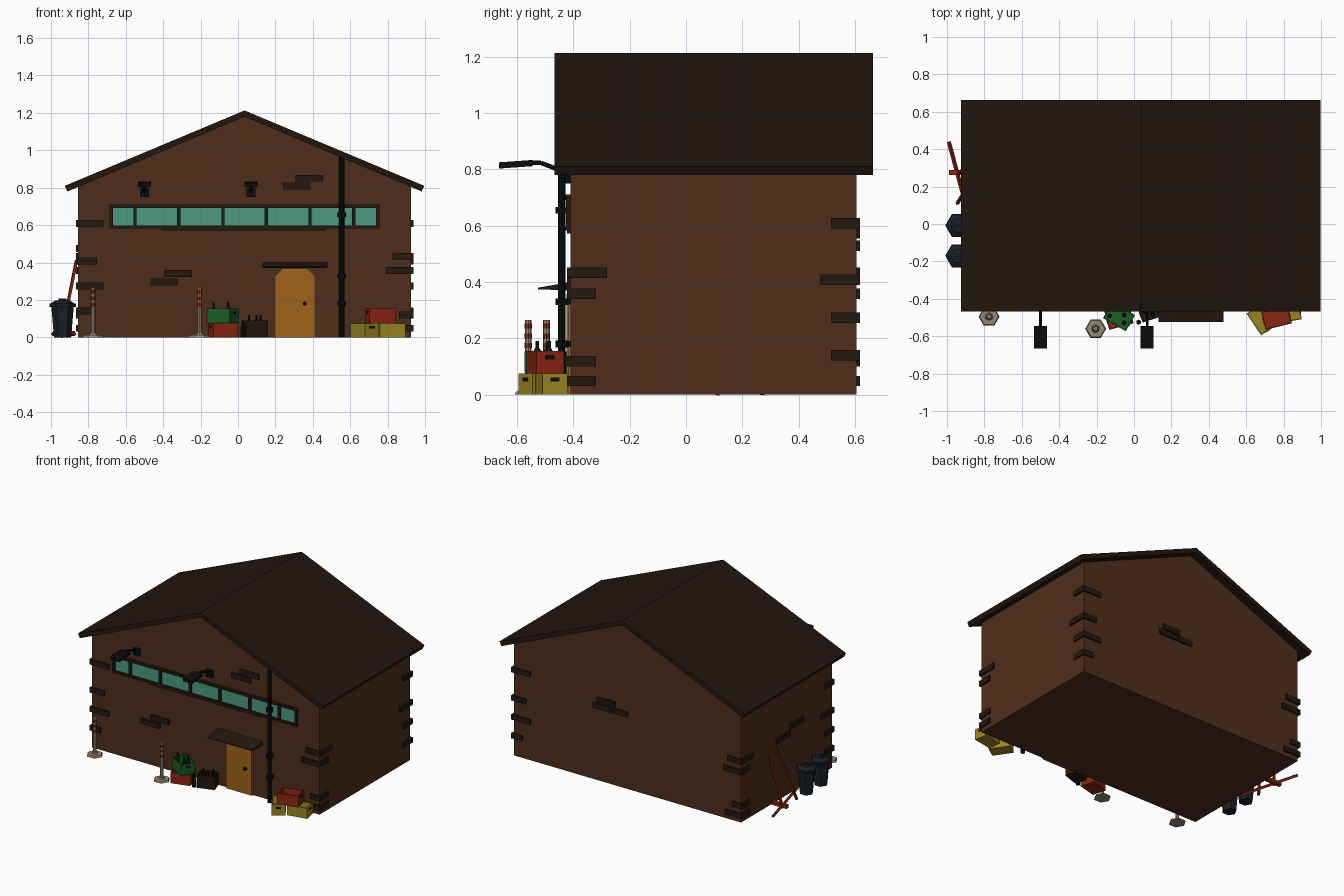
import bpy, bmesh, math
from mathutils import Vector, Matrix

if "Cube" in bpy.data.objects:
    bpy.data.objects.remove(bpy.data.objects["Cube"])


def material(name, r, g, b):
    m = bpy.data.materials.new(name)
    m.diffuse_color = tuple((c / 255) ** 2.2 for c in (r, g, b)) + (1,)
    m.use_nodes = True
    m.node_tree.nodes["Principled BSDF"].inputs["Base Color"].default_value = m.diffuse_color
    return m


WALL = material("wall_brown", 80, 49, 34)
DARK = material("dark_brown", 40, 30, 24)
ROOF = material("roof_brown", 38, 28, 22)
GLASS = material("teal_glass", 78, 152, 128)
ORANGE = material("door_orange", 158, 98, 32)
TRIM = material("door_trim", 150, 110, 50)
BLACK = material("black_metal", 18, 20, 21)
RED = material("red", 135, 42, 24)
YELLOW = material("yellow", 152, 132, 38)
GREEN = material("green", 32, 95, 42)
BOTTLE = material("bottle_green", 18, 42, 26)
STONE = material("stone", 150, 135, 118)
BIN = material("bin_blue_black", 32, 36, 44)


def part(name, mat, bm):
    bmesh.ops.recalc_face_normals(bm, faces=bm.faces)
    me = bpy.data.meshes.new(name)
    bm.to_mesh(me)
    bm.free()
    me.materials.append(mat)
    ob = bpy.data.objects.new(name, me)
    bpy.context.collection.objects.link(ob)
    return ob


def box(bm, x0, x1, y0, y1, z0, z1, m=Matrix()):
    c = Vector(((x0 + x1) / 2, (y0 + y1) / 2, (z0 + z1) / 2))
    s = Matrix.Diagonal((x1 - x0, y1 - y0, z1 - z0, 1))
    return bmesh.ops.create_cube(bm, size=1, matrix=m @ Matrix.Translation(c) @ s)["verts"]


def rod(bm, p, q, r1, r2=None, n=6, turn=0):
    p, q = Vector(p), Vector(q)
    d = q - p
    m = Matrix.Translation((p + q) / 2) @ d.to_track_quat('Z', 'Y').to_matrix().to_4x4() @ Matrix.Rotation(turn, 4, 'Z')
    bmesh.ops.create_cone(bm, cap_ends=True, segments=n, radius1=r1,
                          radius2=r1 if r2 is None else r2, depth=d.length, matrix=m)


def prism(bm, pts, axis, a, b):
    # profile in (x, z) extruded along y, or in (y, z) extruded along x
    place = (lambda u, v, t: (u, t, v)) if axis == 'y' else (lambda u, v, t: (t, u, v))
    f = bm.faces.new([bm.verts.new(place(u, v, a)) for u, v in pts])
    ext = bmesh.ops.extrude_face_region(bm, geom=[f])["geom"]
    move = Vector(place(0, 0, b - a))
    for v in ext:
        if isinstance(v, bmesh.types.BMVert):
            v.co += move


XL, XR, YF, YB, XM = -0.855, 0.925, -0.41, 0.605, 0.035

# Gabled body
bm = bmesh.new()
prism(bm, [(XL, 0), (XR, 0), (XR, 0.81), (XM, 1.185), (XL, 0.81)], 'y', YF, YB)
part("walls", WALL, bm)

# Roof sheet
bm = bmesh.new()
prism(bm, [(-0.912, 0.78), (-0.926, 0.81), (XM, 1.213), (0.996, 0.81), (0.982, 0.78), (XM, 1.18)], 'y', -0.467, 0.663)
part("roof", ROOF, bm)

# Corner bricks: two patterns, each on diagonally opposite corners
P = 0.012
pattern_a = [(0.59, 0.135, 0.09), (0.39, 0.10, 0.13), (0.255, 0.135, 0.09), (0.122, 0.07, 0.09)]
pattern_b = [(0.415, 0.10, 0.13), (0.34, 0.135, 0.09), (0.10, 0.065, 0.09), (0.03, 0.12, 0.09)]
bm = bmesh.new()
for cx, cy, sx, sy, pat in ((XL, YF, 1, 1, pattern_a), (XR, YB, -1, -1, pattern_a),
                            (XR, YF, -1, 1, pattern_b), (XL, YB, 1, -1, pattern_b)):
    for z, lx, ly in pat:
        xs = sorted((cx - sx * P, cx + sx * lx))
        ys = sorted((cy - sy * P, cy + sy * ly))
        box(bm, *xs, *ys, z, z + 0.037)
part("corner_bricks", DARK, bm)

# Loose bricks on the wall faces
bm = bmesh.new()
for x, z in ((0.24, 0.79), (0.307, 0.832), (-0.395, 0.323), (-0.468, 0.277)):
    box(bm, x, x + 0.148, YF - P, YF + 0.02, z, z + 0.037)
for x0, x1, z in ((0.13, 0.27, 0.555), (0.155, 0.30, 0.51), (0.03, 0.14, 0.51)):
    box(bm, x0, x1, YB - 0.02, YB + P, z, z + 0.037)
for y, z in ((-0.08, 0.457), (0.065, 0.412)):
    box(bm, XL - P, XL + 0.02, y, y + 0.15, z, z + 0.037)
part("wall_bricks", DARK, bm)

# Strip window
bm = bmesh.new()
x0, x1, z0, z1 = -0.687, 0.757, 0.583, 0.71
box(bm, x0, x1, YF - 0.018, YF + 0.01, z0, z0 + 0.015)
box(bm, x0, x1, YF - 0.018, YF + 0.01, z1 - 0.018, z1)
for x in (x0 + 0.009, -0.551, -0.316, -0.08, 0.152, 0.385, 0.618, x1 - 0.009):
    box(bm, x - 0.009, x + 0.009, YF - 0.016, YF + 0.01, z0 + 0.015, z1 - 0.018)
box(bm, -0.41, 0.465, YF - 0.012, YF + 0.01, 0.572, 0.583)
part("window_frame", DARK, bm)
bm = bmesh.new()
box(bm, x0 + 0.01, x1 - 0.01, YF - 0.004, YF + 0.01, z0 + 0.01, z1 - 0.01)
part("window_glass", GLASS, bm)


# Door, trim, knob and canopy
def door_profile(i):
    return [(0.2 + i, 0), (0.41 - i, 0), (0.41 - i, 0.325), (0.37 - i / 2, 0.365 - i), (0.24 + i / 2, 0.365 - i), (0.2 + i, 0.325)]


bm = bmesh.new()
prism(bm, door_profile(0), 'y', YF - 0.008, YF + 0.01)
part("door_trim", TRIM, bm)
bm = bmesh.new()
prism(bm, door_profile(0.008), 'y', YF - 0.014, YF)
part("door", ORANGE, bm)
bm = bmesh.new()
rod(bm, (0.357, YF - 0.01, 0.18), (0.357, YF - 0.03, 0.18), 0.012)
part("door_knob", BLACK, bm)
bm = bmesh.new()
prism(bm, [(YF + 0.01, 0.37), (YF + 0.01, 0.402), (-0.525, 0.38), (-0.525, 0.374)], 'x', 0.13, 0.478)
part("door_canopy", DARK, bm)

# Drain pipe with clamps
bm = bmesh.new()
rod(bm, (0.555, -0.441, 0.0), (0.555, -0.441, 0.965), 0.014, n=8)
for z in (0.18, 0.33, 0.655):
    rod(bm, (0.555, -0.441, z - 0.012), (0.555, -0.441, z + 0.012), 0.023, n=8)
    box(bm, 0.545, 0.565, -0.441, YF + 0.01, z - 0.01, z + 0.01)
part("drain_pipe", BLACK, bm)

# Wall lamps on bent arms
for i, x in enumerate((-0.5, 0.07)):
    bm = bmesh.new()
    box(bm, x - 0.024, x + 0.024, YF - 0.018, YF + 0.01, 0.75, 0.80)
    path = [(x, YF - 0.01, 0.775), (x, -0.44, 0.79), (x, -0.475, 0.808), (x, -0.515, 0.823), (x, -0.56, 0.825)]
    for p, q in zip(path, path[1:]):
        rod(bm, p, q, 0.008)
    tilt = Matrix.Translation((x, -0.605, 0.818)) @ Matrix.Rotation(math.radians(4), 4, 'X')
    head = box(bm, -0.035, 0.035, -0.059, 0.059, -0.011, 0.011, tilt)
    part("lamp_%d" % (i + 1), BLACK, bm)

# Striped marker posts on hexagonal feet
for i, (x, y) in enumerate(((-0.775, -0.495), (-0.205, -0.56))):
    bm = bmesh.new()
    rod(bm, (x, y, 0), (x, y, 0.012), 0.056, 0.05, turn=math.pi / 6)
    rod(bm, (x, y, 0.012), (x, y, 0.022), 0.022, 0.016)
    rod(bm, (x, y, 0.01), (x, y, 0.266), 0.012, n=8)
    part("post_%d" % (i + 1), STONE, bm)
    bm = bmesh.new()
    for z in (0.165, 0.2, 0.235):
        rod(bm, (x, y, z), (x, y, z + 0.018), 0.0128, n=8)
    part("post_stripes_%d" % (i + 1), RED, bm)


# Open crates with dark hand holes
def crate(name, mat, x, y, z, angle, l=0.14, w=0.09, h=0.075):
    m = Matrix.Translation((x, y, z)) @ Matrix.Rotation(math.radians(angle), 4, 'Z')
    bm = bmesh.new()
    box(bm, -l / 2, l / 2, -w / 2, w / 2, 0, h)
    bm.faces.ensure_lookup_table()
    top = max(bm.faces, key=lambda f: f.calc_center_median().z)
    bmesh.ops.inset_region(bm, faces=[top], thickness=0.009)
    inner = bmesh.ops.extrude_face_region(bm, geom=[top])["geom"]
    bmesh.ops.delete(bm, geom=[top], context='FACES_ONLY')
    for v in inner:
        if isinstance(v, bmesh.types.BMVert):
            v.co.z -= h * 0.7
    bm.transform(m)
    part(name, mat, bm)
    bm = bmesh.new()
    for s in (-1, 1):
        e = s * l / 2
        box(bm, e - 0.002, e + 0.002, -0.016, 0.016, h * 0.62, h * 0.82, m)
    part(name + "_hand_holes", BLACK, bm)
    return m


crate("yellow_crate_left", YELLOW, 0.678, -0.512, 0, 124)
crate("yellow_crate_right", YELLOW, 0.82, -0.477, 0, 10)
crate("red_crate_top", RED, 0.762, -0.5, 0.075, 14, 0.145, 0.1, 0.08)
crate("red_crate_bottom", RED, -0.08, -0.5, 0, 15, 0.135, 0.1, 0.078)
g = crate("green_crate", GREEN, -0.08, -0.495, 0.078, -30, 0.14, 0.1, 0.075)
d = crate("dark_crate", DARK, 0.09, -0.468, 0, 18, 0.12, 0.085, 0.09)


# Bottles in and beside the crates
def bottle(bm, p, h=0.09):
    p = Vector(p)
    z = Vector((0, 0, 1))
    rod(bm, p, p + z * h * 0.6, 0.014)
    rod(bm, p + z * h * 0.6, p + z * h * 0.75, 0.014, 0.006)
    rod(bm, p + z * h * 0.75, p + z * h, 0.006)


bm = bmesh.new()
for x, y in ((-0.045, -0.022), (0.02, 0.022), (0.04, -0.015)):
    bottle(bm, g @ Vector((x, y, 0.022)))
part("bottles_in_green_crate", BOTTLE, bm)
bm = bmesh.new()
for x, y in ((-0.03, 0.01), (0.005, -0.015), (0.035, 0.012)):
    bottle(bm, d @ Vector((x, y, 0.025)), 0.095)
bottle(bm, (0.025, -0.525, 0), 0.09)
part("bottles_by_dark_crate", BLACK, bm)

# Hexagonal rubbish bins with lids and handles
for i, y in enumerate((-0.008, -0.17)):
    x = -0.938
    bm = bmesh.new()
    rod(bm, (x, y, 0), (x, y, 0.165), 0.046, 0.06, turn=math.pi / 6)
    rod(bm, (x, y, 0.163), (x, y, 0.18), 0.071, turn=math.pi / 6)
    rod(bm, (x, y, 0.18), (x, y, 0.196), 0.066, 0.04, turn=math.pi / 6)
    box(bm, x - 0.022, x + 0.022, y - 0.006, y + 0.006, 0.194, 0.208)
    part("bin_%d" % (i + 1), BIN, bm)

# Red boards leaning on the left wall and one lying on the ground
bm = bmesh.new()
rod(bm, (-0.945, 0.27, 0.0), (-0.864, 0.315, 0.41), 0.01, n=4)
rod(bm, (-0.945, 0.11, 0.0), (-0.864, 0.24, 0.41), 0.01, n=4)
rod(bm, (-0.99, 0.44, 0.018), (-0.872, 0.0, 0.018), 0.011, n=4)
box(bm, -0.988, -0.872, 0.262, 0.288, 0.01, 0.034)
part("red_boards", RED, bm)
